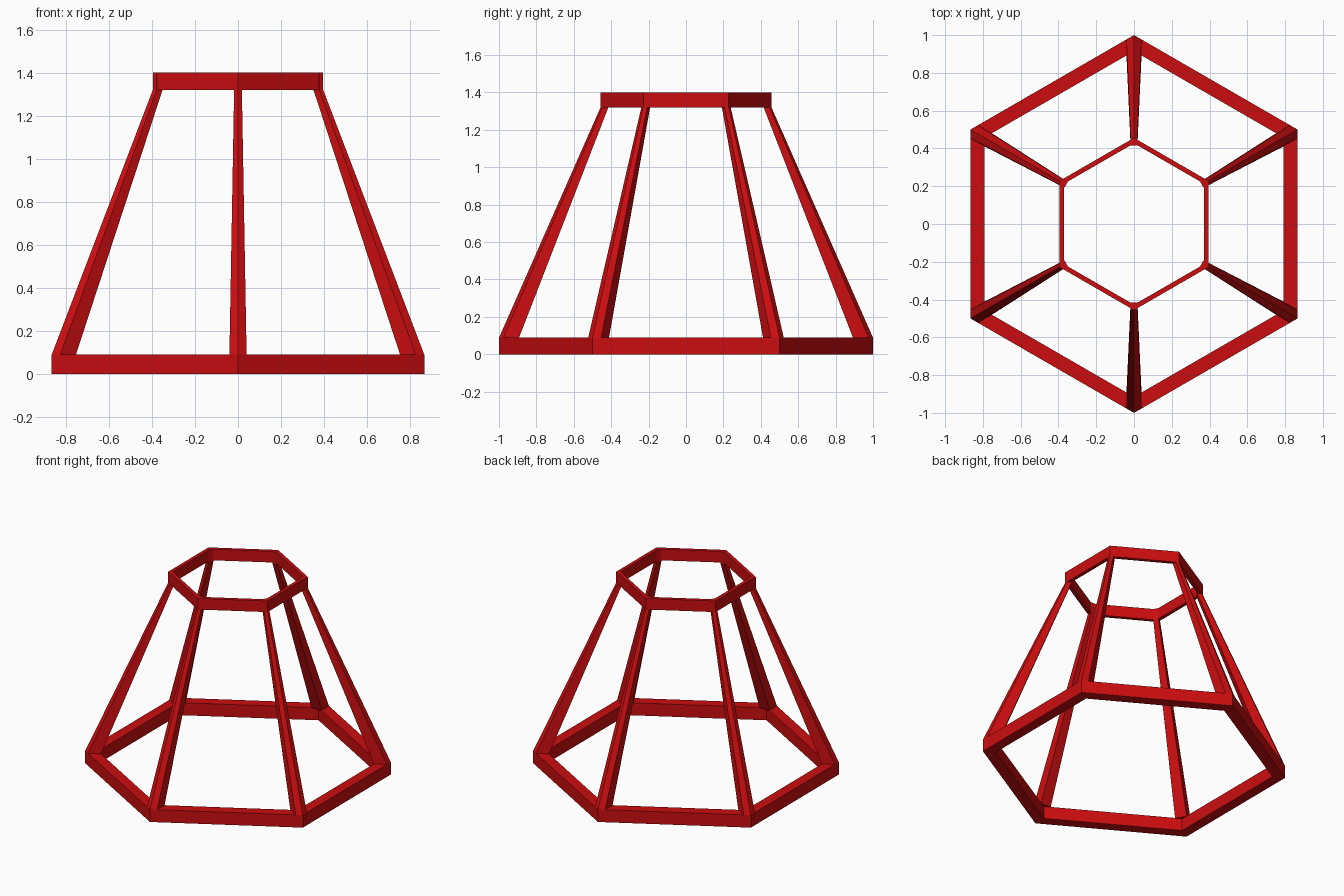
import bpy
import bmesh
from math import sin, cos, pi, tan
from mathutils import Matrix, Vector

cube = bpy.data.objects.get("Cube")
if cube:
    bpy.data.objects.remove(cube, do_unlink=True)

red = bpy.data.materials.new("red paint")
red.use_nodes = True
colour = (0.6, 0.004, 0.005, 1)
red.diffuse_color = colour
red.node_tree.nodes["Principled BSDF"].inputs["Base Color"].default_value = colour

SIDES = 6


def add_object(name, bm):
    bmesh.ops.recalc_face_normals(bm, faces=bm.faces)
    mesh = bpy.data.meshes.new(name)
    bm.to_mesh(mesh)
    bm.free()
    mesh.materials.append(red)
    obj = bpy.data.objects.new(name, mesh)
    bpy.context.collection.objects.link(obj)
    return obj


def hexagon(radius, z):
    angles = [pi / 2 + i * 2 * pi / SIDES for i in range(SIDES)]
    return [Vector((radius * cos(a), radius * sin(a), z)) for a in angles]


def hex_ring(name, outer, inner, z0, z1):
    """Six-sided hoop with a rectangular section."""
    bm = bmesh.new()
    section = [(outer, z0), (outer, z1), (inner, z1), (inner, z0)]
    loops = [[bm.verts.new(p) for p in hexagon(r, z)] for r, z in section]
    for a, b in zip(loops, loops[1:] + loops[:1]):
        for i in range(SIDES):
            j = (i + 1) % SIDES
            bm.faces.new((a[i], a[j], b[j], b[i]))
    return add_object(name, bm)


def leg_section(ridge, inner, half, z):
    """Pentagon with a ridge that follows the hoop corner, pointing along +y."""
    shoulder = ridge - half * tan(pi / 6)
    return [(0, ridge, z), (half, shoulder, z), (half, inner, z),
            (-half, inner, z), (-half, shoulder, z)]


def leg(name, angle):
    """Tapered leg that ends in a short upright post inside the top hoop."""
    bm = bmesh.new()
    sections = [leg_section(1.0, 0.893, 0.04, 0.088),
                leg_section(0.457, 0.415, 0.018, 1.32),
                leg_section(0.457, 0.415, 0.018, 1.399)]
    loops = [[bm.verts.new(p) for p in s] for s in sections]
    for a, b in zip(loops, loops[1:]):
        for i in range(len(a)):
            j = (i + 1) % len(a)
            bm.faces.new((a[i], a[j], b[j], b[i]))
    bm.faces.new(loops[0])
    bm.faces.new(loops[-1])
    bm.transform(Matrix.Rotation(angle, 4, "Z"))
    return add_object(name, bm)


# Hoops
hex_ring("bottom_hoop", 1.0, 0.915, 0, 0.09)
hex_ring("top_hoop", 0.456, 0.427, 1.32, 1.4)

# Legs, one at each corner
names = ["back", "back_right", "front_right", "front", "front_left", "back_left"]
for i, name in enumerate(names):
    leg(name + "_leg", i * 2 * pi / SIDES)
